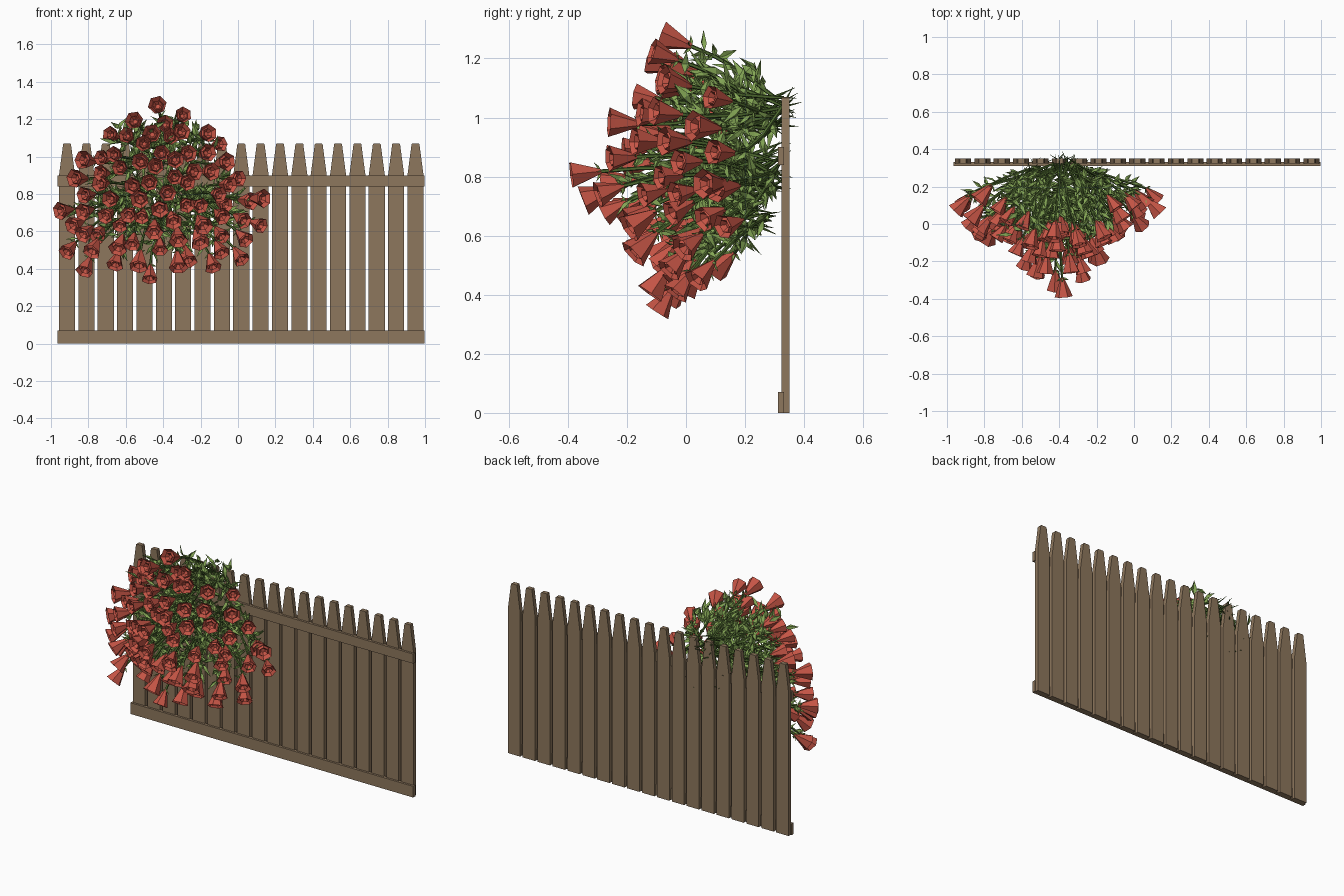
import bpy, bmesh, math, random
from mathutils import Vector

if "Cube" in bpy.data.objects:
    bpy.data.objects.remove(bpy.data.objects["Cube"])

random.seed(7)
rnd = random.uniform


def material(name, rgb):
    m = bpy.data.materials.new(name)
    m.diffuse_color = (*rgb, 1)
    m.use_nodes = True
    m.node_tree.nodes["Principled BSDF"].inputs["Base Color"].default_value = m.diffuse_color
    return m


WOOD = material("wood", (0.27, 0.185, 0.11))
STEM = material("stem_green", (0.08, 0.15, 0.03))
LEAF = material("leaf_green", (0.23, 0.38, 0.09))
PETAL = material("petal_red", (0.56, 0.09, 0.06))


def finish(bm, name, mat):
    me = bpy.data.meshes.new(name)
    bmesh.ops.recalc_face_normals(bm, faces=bm.faces)
    bm.to_mesh(me)
    bm.free()
    me.materials.append(mat)
    ob = bpy.data.objects.new(name, me)
    bpy.context.collection.objects.link(ob)
    return ob


def prism(name, outline, y0, y1, mat):
    """Extrude an xz outline from y0 to y1."""
    bm = bmesh.new()
    f = bm.faces.new([bm.verts.new((x, y0, z)) for x, z in outline])
    ext = bmesh.ops.extrude_face_region(bm, geom=[f])
    for v in ext["geom"]:
        if isinstance(v, bmesh.types.BMVert):
            v.co.y = y1
    return finish(bm, name, mat)


def frame(d):
    """Two unit vectors perpendicular to d."""
    a = d.cross(Vector((0, 0, 1)))
    a = a.normalized() if a.length > 0.01 else Vector((1, 0, 0))
    return a, d.cross(a).normalized()


def loft(bm, stations, sides, turn=0):
    """Skin polygon rings given as (centre, direction, radius); caps both ends."""
    rings = []
    for c, d, r in stations:
        a, b = frame(d)
        angs = [turn + math.tau * i / sides for i in range(sides)]
        rings.append([bm.verts.new(c + (a * math.cos(t) + b * math.sin(t)) * r) for t in angs])
    for r0, r1 in zip(rings, rings[1:]):
        for i in range(sides):
            j = (i + 1) % sides
            bm.faces.new((r0[i], r0[j], r1[j], r1[i]))
    bm.faces.new(rings[0][::-1])
    bm.faces.new(rings[-1])


def leaf(bm, p, d, length, width):
    """Folded pointed leaf."""
    if p.y + d.y * length > 0.325 and p.z < 1.0:
        return  # keep leaves in front of the fence
    a, b = frame(d)
    t = rnd(0, math.tau)
    a, b = a * math.cos(t) + b * math.sin(t), b * math.cos(t) - a * math.sin(t)
    base, tip = bm.verts.new(p), bm.verts.new(p + d * length + b * length * 0.12)
    mid = bm.verts.new(p + d * length * 0.45 - b * width * 0.3)
    for s in (-1, 1):
        edge = bm.verts.new(p + d * length * 0.4 + a * s * width / 2 + b * width * 0.1)
        bm.faces.new((base, edge, mid))
        bm.faces.new((mid, edge, tip))


# Fence: pickets with tapered tops, and two rails
for i in range(19):
    x = -0.914 + i * 0.1035
    half = [(0.043, 0), (0.043, 0.90), (0.021, 1.066), (0.017, 1.07)]
    outline = [(x + w, z) for w, z in half] + [(x - w, z) for w, z in half[::-1]]
    prism(f"picket_{i + 1}", outline, 0.324, 0.35, WOOD)
for name, z0, z1 in (("lower_rail", 0, 0.07), ("upper_rail", 0.84, 0.90)):
    prism(name, [(-0.965, z0), (0.998, z0), (0.998, z1), (-0.965, z1)], 0.311, 0.332, WOOD)

# Rose bush: stems fan from a few roots on the fence to a flattish shell of blooms
ROOTS = [Vector(p) for p in ((-0.36, 0.35, 1.07), (-0.52, 0.32, 0.90),
                             (-0.32, 0.32, 0.86), (-0.44, 0.29, 0.72))]
BLOOM = [(0, .009), (.02, .017), (.085, .042), (.103, .049), (.080, .033),
         (.095, .026), (.075, .012)]
stems, leaves, blooms = bmesh.new(), bmesh.new(), bmesh.new()
COUNT = 78
for i in range(COUNT):
    r = math.sqrt((i + 0.5) / COUNT)
    ang = i * 2.39996
    u, v = r * math.cos(ang), r * math.sin(ang)
    bump = 0.19 * math.exp(-(r / 0.33) ** 2)
    tip = Vector((-0.41 + u * (0.56 - 0.12 * v) + rnd(-.03, .03),
                  -0.19 + 0.28 * u * u + 0.1 * v * v - bump + rnd(-.04, .10),
                  0.80 + 0.47 * v - 0.10 * u * u + rnd(-.02, .02)))
    d = Vector((0.8 * u, -0.8, (0.4 if v > 0 else 1.2) * v - 0.1)).normalized()
    neck = tip - d * 0.10
    root = ROOTS[0] if v > 0.3 else ROOTS[3] if v < -0.45 else ROOTS[1 if u < 0 else 2]
    root = root + Vector((rnd(-.08, .08), rnd(-.05, .015), rnd(-.11, .02)))
    ctrl = neck - d * (neck - root).length * 0.45
    ctrl.y = min(ctrl.y, 0.24)

    def path(t):
        return root * (1 - t) ** 2 + ctrl * 2 * t * (1 - t) + neck * t * t

    def tangent(t):
        return ((ctrl - root) * (1 - t) + (neck - ctrl) * t).normalized()

    # Tapered stem
    start = root - tangent(0) * 0.03
    loft(stems, [(start, tangent(0), 0.0008)] +
         [(path(t), tangent(t), 0.007) for t in (0.15, 0.45, 0.75, 1)], 5)
    # Bloom: faceted cup with an inner bud
    turn, size = rnd(0, 1), rnd(0.88, 1.1)
    loft(blooms, [(neck + d * h * size, d, w * size) for h, w in BLOOM], 6, turn)
    # Sepals under the bloom
    a, b = frame(d)
    for k in range(4):
        t = math.tau * k / 4 + turn
        side = a * math.cos(t) + b * math.sin(t)
        leaf(leaves, neck, (side + d * 0.5).normalized(), 0.04, 0.014)
    # Leaves along the stem
    for k in range(12):
        t = rnd(0.2, 0.95)
        side = Vector((rnd(-1, 1), rnd(-1, 1), rnd(-.9, 1.2))).normalized()
        leaf(leaves, path(t), (side * 0.8 + tangent(t) * 0.7).normalized(),
             rnd(0.05, 0.10), rnd(0.02, 0.032))

# Leafy crown above the upper root
for i in range(70):
    p = Vector((rnd(-.66, -.12), rnd(-.06, .26), rnd(1.0, 1.15)))
    d = Vector((rnd(-.6, .6), rnd(-.9, .2), rnd(.1, 1))).normalized()
    leaf(leaves, p, d, rnd(0.06, 0.11), rnd(0.03, 0.042))

finish(stems, "rose_stems", STEM)
finish(leaves, "rose_leaves", LEAF)
finish(blooms, "rose_blooms", PETAL)
